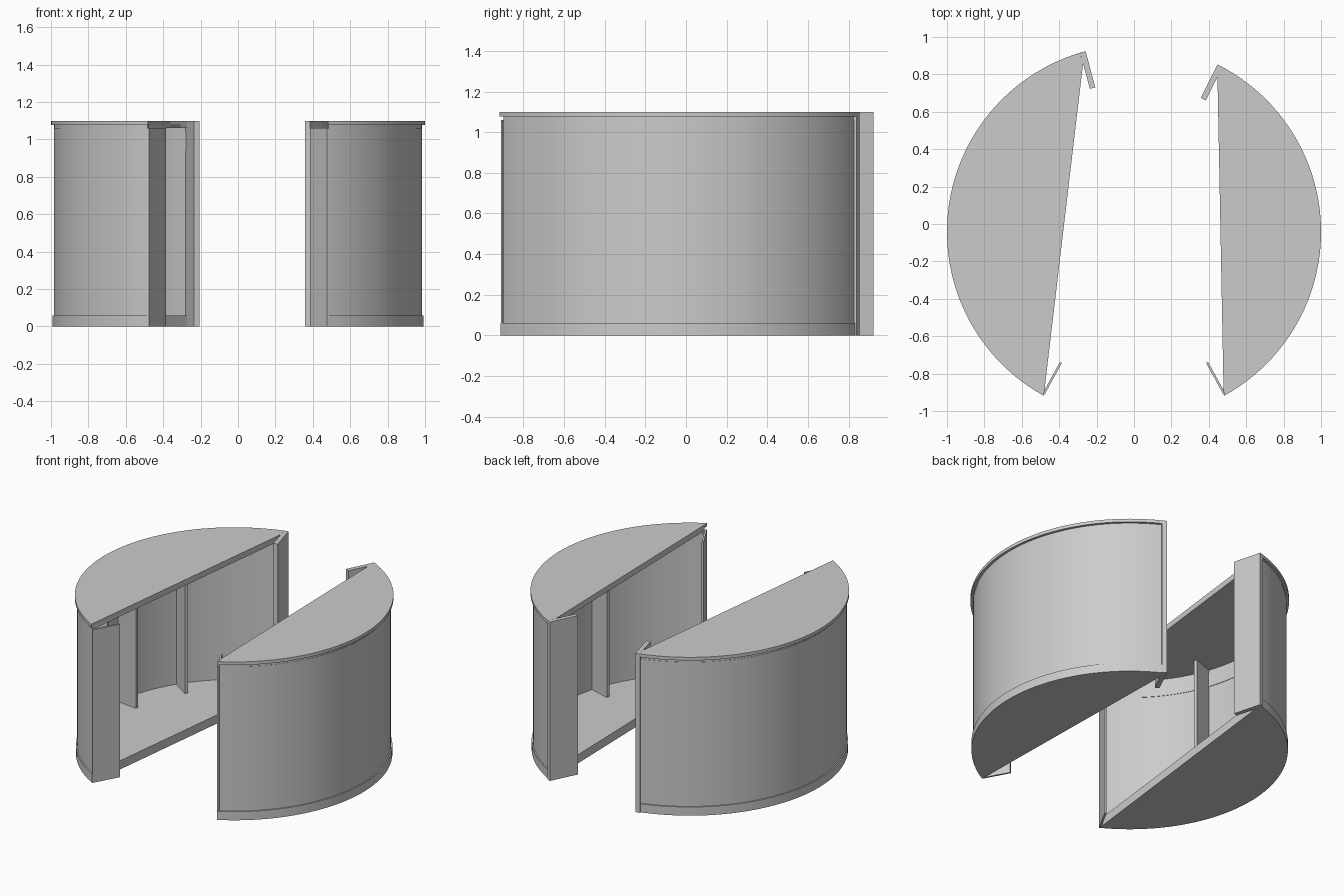
import bpy, bmesh
from math import cos, sin, radians

if "Cube" in bpy.data.objects:
    bpy.data.objects.remove(bpy.data.objects["Cube"])

CY = -0.042          # centre of the shared circle
SEG = 64


def pt(r, deg, off=0.0):
    """Polar point, optionally pushed sideways (counter-clockwise)."""
    a = radians(deg)
    return (r * cos(a) - off * sin(a), CY + r * sin(a) + off * cos(a))


def arc(r, a0, a1):
    return [pt(r, a0 + (a1 - a0) * i / SEG) for i in range(SEG + 1)]


def prism(name, outline, z0, z1):
    bm = bmesh.new()
    base = bm.faces.new([bm.verts.new((x, y, z0)) for x, y in outline])
    top = bmesh.ops.extrude_face_region(bm, geom=[base])["geom"]
    bmesh.ops.translate(bm, vec=(0, 0, z1 - z0),
                        verts=[v for v in top if isinstance(v, bmesh.types.BMVert)])
    bmesh.ops.recalc_face_normals(bm, faces=bm.faces)
    mesh = bpy.data.meshes.new(name)
    bm.to_mesh(mesh)
    bm.free()
    ob = bpy.data.objects.new(name, mesh)
    bpy.context.collection.objects.link(ob)
    bpy.ops.object.select_all(action='DESELECT')
    ob.select_set(True)
    bpy.context.view_layer.objects.active = ob
    bpy.ops.object.shade_smooth_by_angle(angle=radians(30))
    return ob


def ring(name, a0, a1, r0, r1, z0, z1):
    prism(name, arc(r1, a0, a1) + arc(r0, a1, a0), z0, z1)


def radial_panel(name, deg, r0, r1, t0, t1, z0, z1):
    prism(name, [pt(r0, deg, t0), pt(r1, deg, t0), pt(r1, deg, t1), pt(r0, deg, t1)], z0, z1)


def half(side, front, back, ribs):
    s = 1 if back > front else -1          # direction from front end to back end
    f_in, b_in = front + s * 0.75, back - s * 1.75
    chord = [pt(0.94, back, -s * 0.03), pt(0.972, front, s * 0.012)]

    # floor, ceiling and lid plates
    prism(side + "_floor", arc(0.993, front, b_in) + chord, 0, 0.06)
    prism(side + "_ceiling", arc(0.983, f_in, b_in) + chord, 1.06, 1.078)
    prism(side + "_lid", arc(1.0, front, b_in) + chord, 1.078, 1.10)

    # curved wall and the thin band below the ceiling
    ring(side + "_wall", f_in, b_in, 0.97, 0.985, 0.06, 1.06)
    ring(side + "_upper_band", f_in, b_in, 0.967, 0.97, 0.94, 1.04)

    # end panels
    radial_panel(side + "_front_panel", front, 0.80, 0.99, 0, s * 0.012, 0, 1.06)
    radial_panel(side + "_back_post", back, 0.80, 1.0, 0, -s * 0.03, 0, 1.10)

    # upright ribs inside
    for i, a in enumerate(ribs):
        radial_panel(f"{side}_rib_{i + 1}", a, 0.82, 0.972, -0.01, 0.01, 0.06, 1.06)


half("left", 241.2, 105.0, [146.4, 173.1, 199.8])
half("right", -61.2, 63.5, [-16.3, 18.6])
